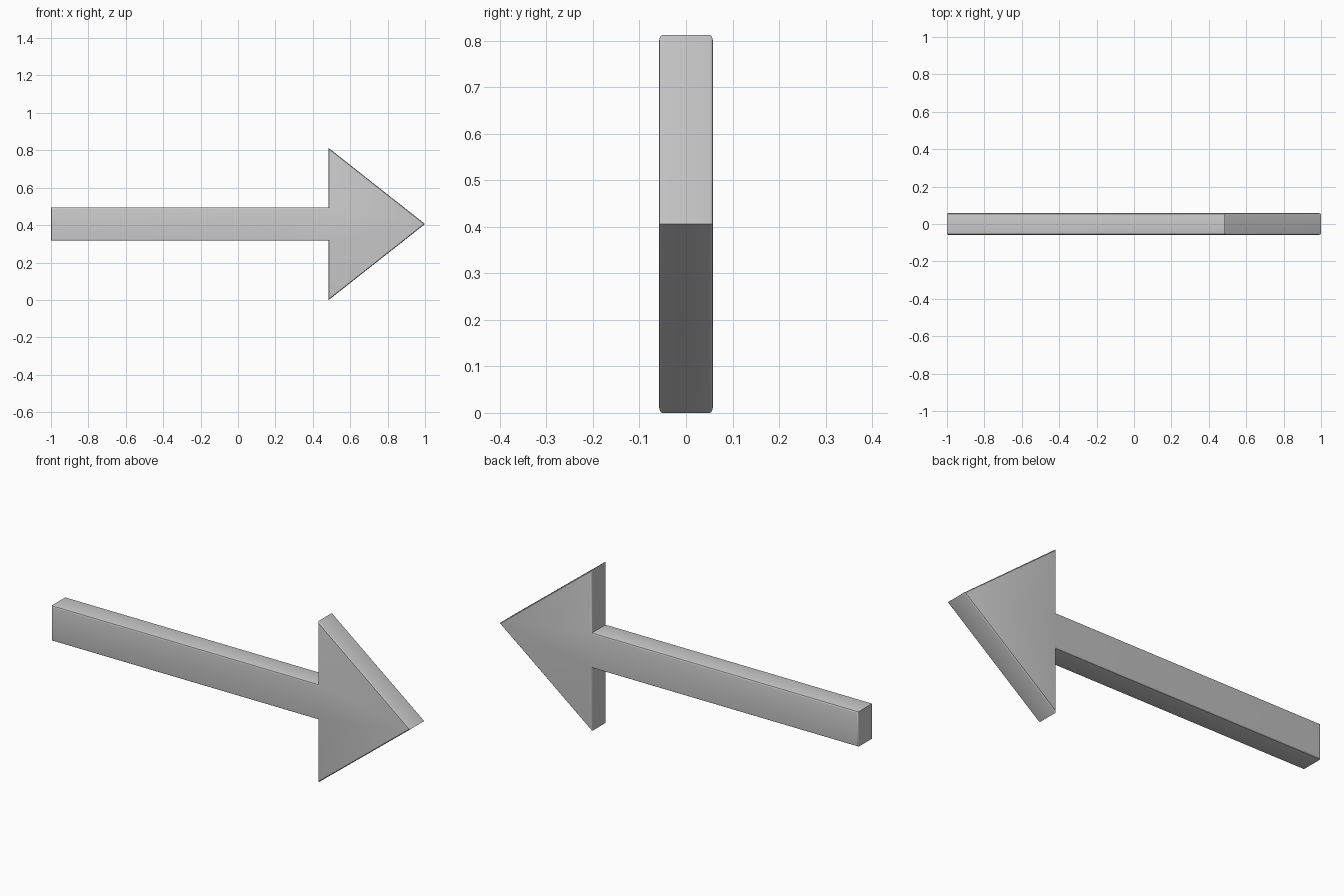
import bpy, bmesh

if "Cube" in bpy.data.objects:
    bpy.data.objects.remove(bpy.data.objects["Cube"])

MID, HALF_Y = 0.406, 0.058

# Upper half of the arrow outline (x, height above the centre line), then mirrored
upper = [(-1.0, 0.088), (0.485, 0.088), (0.485, MID)]
outline = upper + [(1.0, 0.0)] + [(x, -h) for x, h in reversed(upper)]

# Extrude the outline through the thickness
bm = bmesh.new()
face = bm.faces.new([bm.verts.new((x, -HALF_Y, MID + h)) for x, h in outline])
ext = bmesh.ops.extrude_face_region(bm, geom=[face], use_keep_orig=True)
back = [v for v in ext["geom"] if isinstance(v, bmesh.types.BMVert)]
bmesh.ops.translate(bm, verts=back, vec=(0, 2 * HALF_Y, 0))
bmesh.ops.recalc_face_normals(bm, faces=bm.faces)

# Round the front and back rims only
rims = [e for e in bm.edges if abs(e.verts[0].co.y - e.verts[1].co.y) < 1e-5]
bmesh.ops.bevel(bm, geom=rims, offset=0.007, segments=3, profile=0.5,
                affect='EDGES', clamp_overlap=True)
bmesh.ops.recalc_face_normals(bm, faces=bm.faces)

mesh = bpy.data.meshes.new("arrow")
bm.to_mesh(mesh)
bm.free()
arrow = bpy.data.objects.new("arrow", mesh)
bpy.context.collection.objects.link(arrow)

# Smooth the rounded rims, keep outline corners sharp
bpy.context.view_layer.objects.active = arrow
arrow.select_set(True)
bpy.ops.object.shade_smooth_by_angle()
